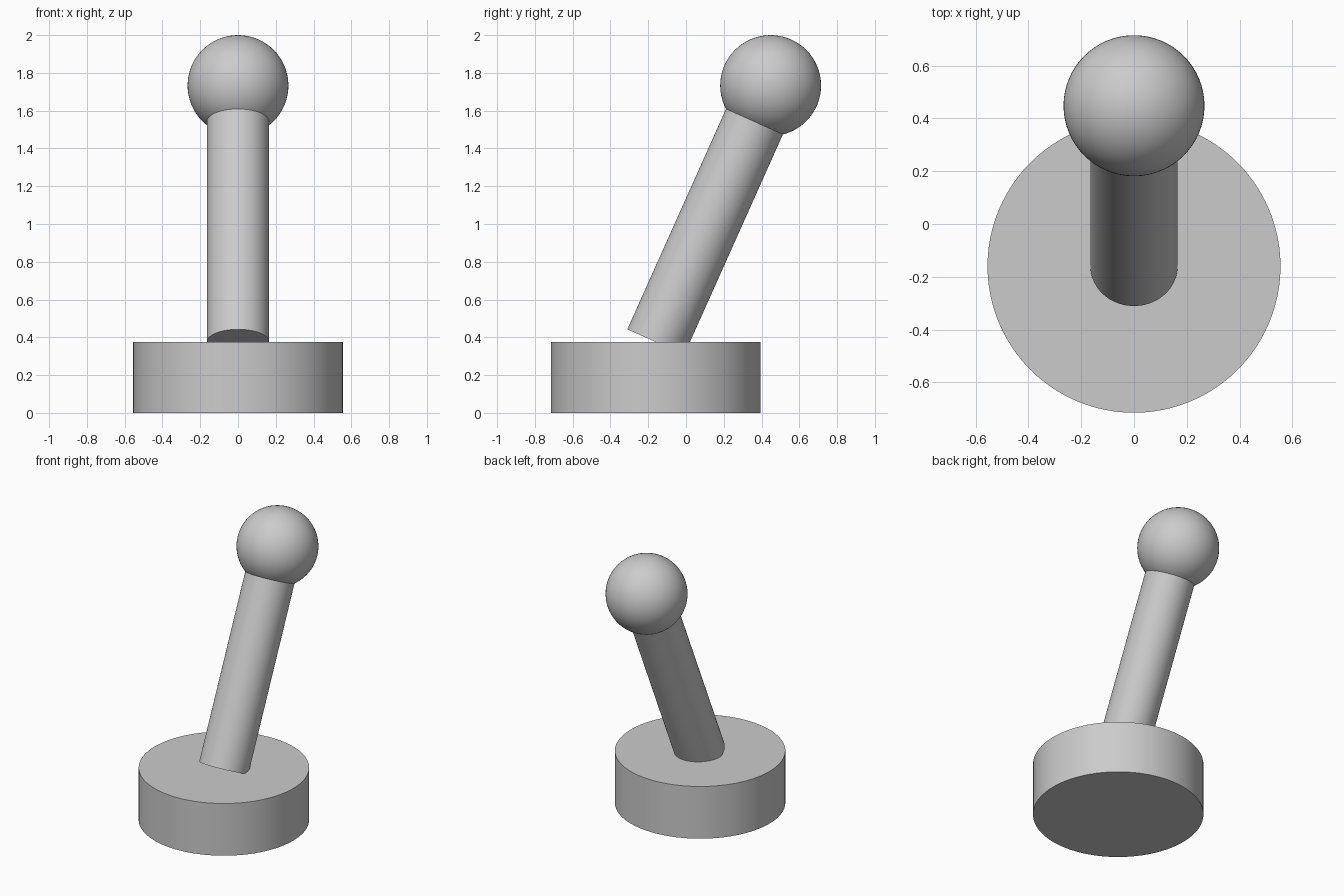
import bpy
from mathutils import Vector

cube = bpy.data.objects.get("Cube")
if cube:
    bpy.data.objects.remove(cube, do_unlink=True)

# Single plain grey
grey = bpy.data.materials.new("plain_grey")
grey.use_nodes = True
colour = (0.6, 0.6, 0.6, 1)
grey.diffuse_color = colour
grey.node_tree.nodes["Principled BSDF"].inputs["Base Color"].default_value = colour

BASE_RADIUS, BASE_HEIGHT = 0.555, 0.375
SHAFT_RADIUS, KNOB_RADIUS = 0.165, 0.267
pivot = Vector((0, -0.16, BASE_HEIGHT))
knob_centre = Vector((0, 0.448, 2 - KNOB_RADIUS))


def finish(name):
    obj = bpy.context.object
    obj.name = name
    obj.data.materials.append(grey)
    bpy.ops.object.shade_smooth_by_angle()
    return obj


def rod(name, start, end, radius):
    """Cylinder running from start to end."""
    axis = end - start
    bpy.ops.mesh.primitive_cylinder_add(
        vertices=96, radius=radius, depth=axis.length, location=(start + end) / 2,
        rotation=axis.to_track_quat('Z', 'Y').to_euler())
    return finish(name)


# Round base
rod("base", Vector((0, pivot.y, 0)), pivot, BASE_RADIUS)

# Tilted shaft, pivoting on the base top and ending inside the knob
rod("lever_shaft", pivot, knob_centre, SHAFT_RADIUS)

# Ball knob
bpy.ops.mesh.primitive_uv_sphere_add(segments=64, ring_count=32,
                                     radius=KNOB_RADIUS, location=knob_centre)
finish("ball_knob")
